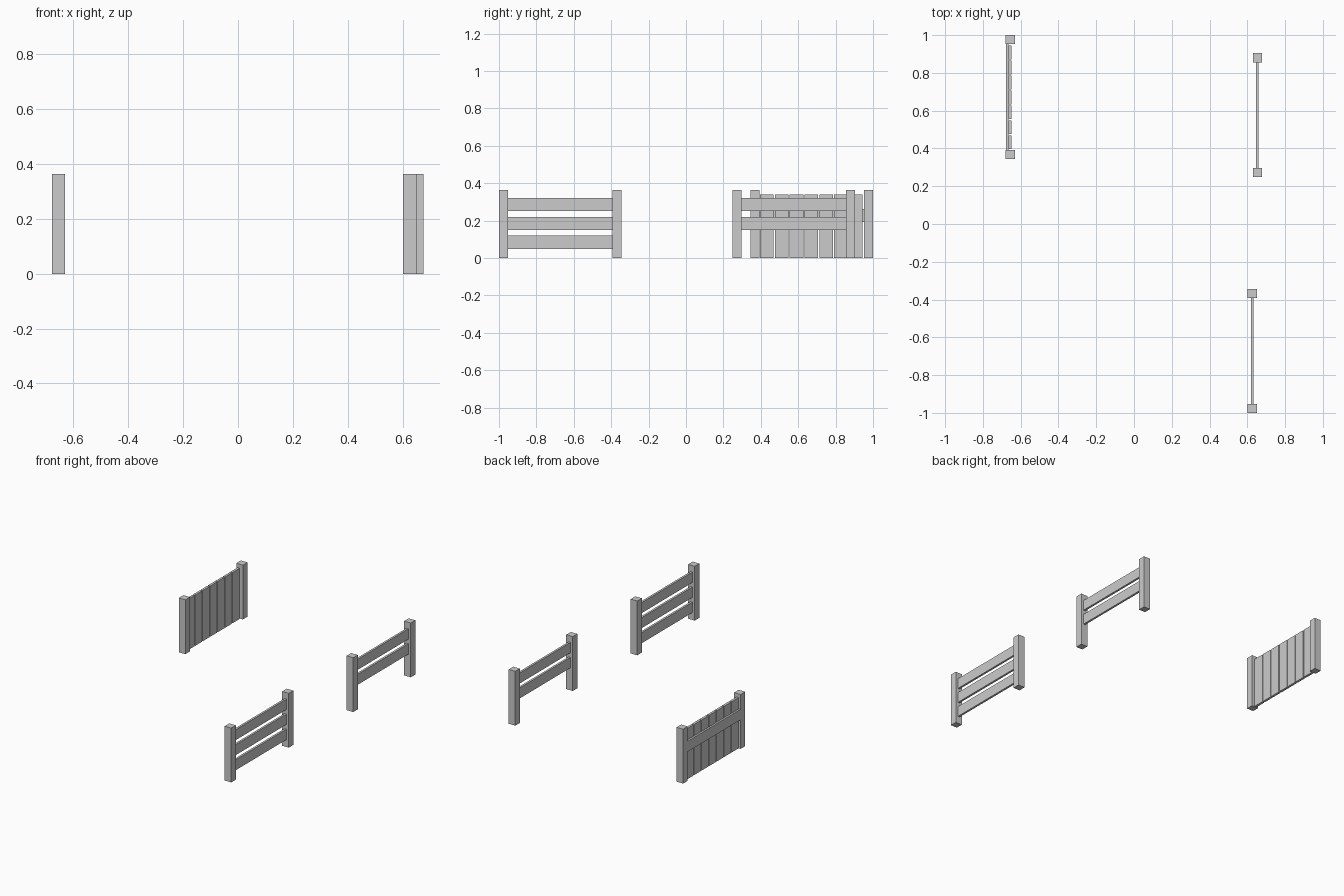
import bpy

if "Cube" in bpy.data.objects:
    bpy.data.objects.remove(bpy.data.objects["Cube"])

POST = 0.048      # post thickness
TOP = 0.363       # post height
SPAN = 0.607      # distance between post centres


def box(name, x0, x1, y0, y1, z0, z1):
    bpy.ops.mesh.primitive_cube_add(size=1, location=((x0 + x1) / 2, (y0 + y1) / 2, (z0 + z1) / 2))
    ob = bpy.context.object
    ob.name = name
    ob.scale = (x1 - x0, y1 - y0, z1 - z0)
    bpy.ops.object.transform_apply(location=False, rotation=False, scale=True)
    return ob


def posts(name, x, y):
    h = POST / 2
    for i in range(2):
        yc = y + i * SPAN
        box(f"{name}_post_{i + 1}", x - h, x + h, yc - h, yc + h, 0, TOP)


def rail(name, x, y, z, thick=0.014):
    # rail running between the inner faces of the two posts
    box(name, x - thick / 2, x + thick / 2, y + POST / 2 - 0.002, y + SPAN - POST / 2 + 0.002, z, z + 0.07)


# open rail fences: two rails and three rails
for name, x, y, heights in (
    ("two_rail_fence", 0.653, 0.273, (0.25, 0.15)),
    ("three_rail_fence", 0.626, -0.976, (0.25, 0.15, 0.049)),
):
    posts(name, x, y)
    for i, z in enumerate(heights):
        rail(f"{name}_rail_{i + 1}", x, y, z)

# boarded fence: posts, back rail and seven upright boards
px, py = -0.655, 0.369
posts("board_fence", px, py)
rail("board_fence_back_rail", px - 0.0165, py, 0.193, 0.012)
for i in range(7):
    y0 = py + POST / 2 + 0.003 + i * 0.0793
    box(f"upright_board_{i + 1}", px - 0.0105, px + 0.0055, y0, y0 + 0.073, 0.001, 0.34)
